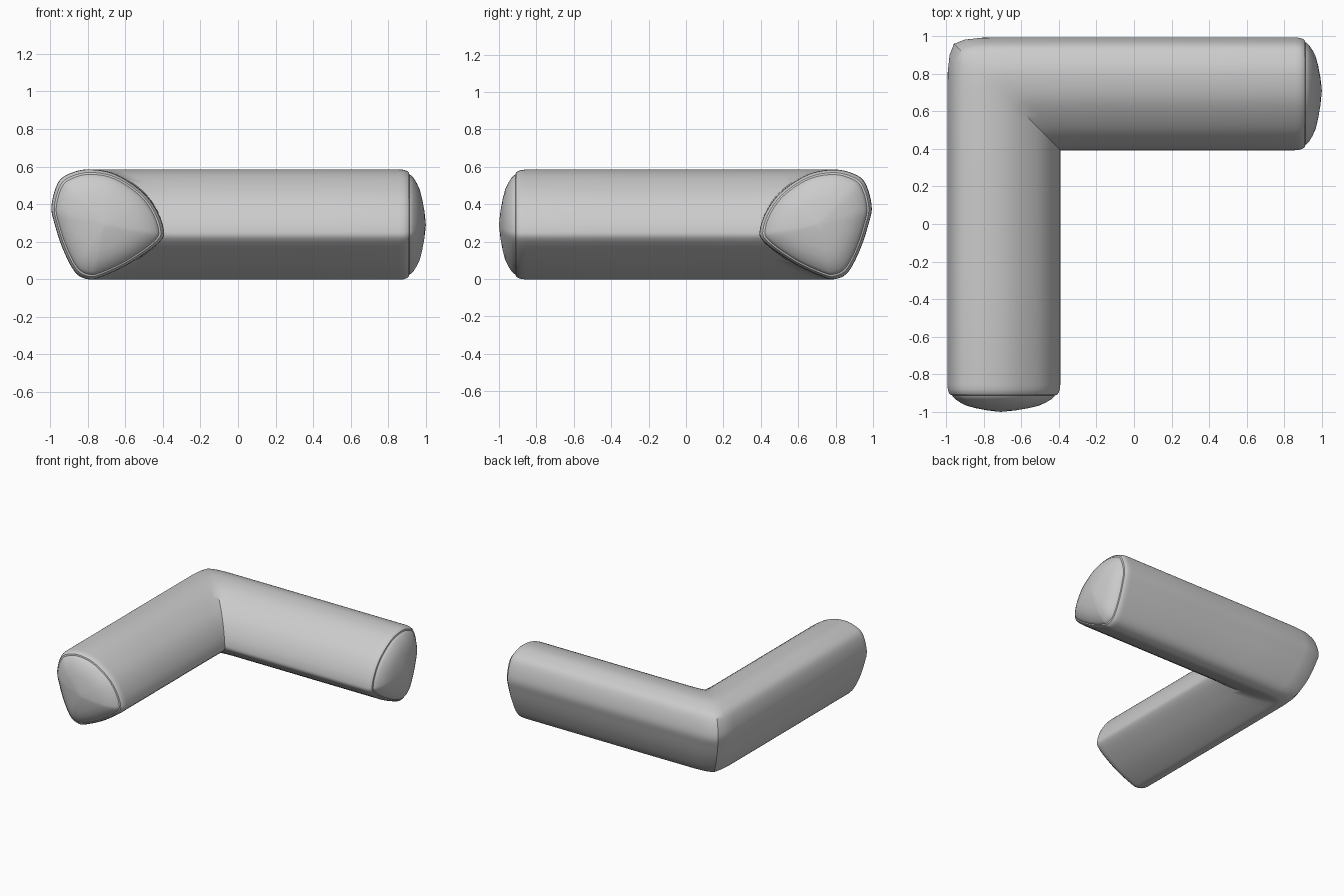
import bpy, bmesh, math
from mathutils import Vector

if "Cube" in bpy.data.objects:
    bpy.data.objects.remove(bpy.data.objects["Cube"])

# Bolster cross-section: (distance from the outer side, height)
SECTION = [(.007, .39), (.043, .516), (.11, .565), (.21, .585), (.345, .56),
           (.48, .475), (.56, .38), (.604, .27), (.585, .2), (.425, .085),
           (.265, .01), (.2, 0), (.133, .037), (.07, .155), (.025, .29)]
CENTRE = Vector((.29, .29))
# Rounded end cap: (position along the arm, section scale)
CAP = [(.997, .1), (.992, .25), (.98, .47), (.967, .64), (.95, .76), (.933, .85),
       (.922, .89), (.912, .91), (.909, .945), (.897, .975), (.88, .992), (.855, 1)]


def smooth_loop(points, steps=5):
    """Closed Catmull-Rom curve through the points."""
    p = [Vector(q) for q in points]
    out = []
    for i in range(len(p)):
        a, b, c, d = (p[(i + k) % len(p)] for k in (-1, 0, 1, 2))
        for s in range(steps):
            t = s / steps
            out.append(.5 * (2 * b + (c - a) * t + (2 * a - 5 * b + 4 * c - d) * t * t
                             + (3 * b - a - 3 * c + d) * t ** 3))
    return out


profile = smooth_loop(SECTION)


def tuck(u, amount):
    """Pull the outer side in slightly towards the mitred corner."""
    return u + amount * max(0, 1 - u / .6)


def arm_rings():
    """Rings of the arm along y, from its free end to the corner mitre."""
    rings = [[(-1 + q.x, -pos, q.y) for q in (CENTRE + (p - CENTRE) * k for p in profile)]
             for pos, k in CAP]
    for f, amount in ((.35, 0), (.65, 0), (.9, .002), (.95, .012)):
        rings.append([(-1 + tuck(p.x, amount), -.855 + f * (1.855 - p.x), p.y)
                      for p in profile])
    return rings


# Both arms as one continuous tube, second arm reflected about the mitre
first = arm_rings()
mitre = [(-1 + tuck(p.x, .035), 1 - tuck(p.x, .035), p.y) for p in profile]
second = [[(-y, -x, z) for x, y, z in ring] for ring in reversed(first)]

bm = bmesh.new()
rings = [[bm.verts.new(v) for v in ring] for ring in first + [mitre] + second]
n = len(profile)
for a, b in zip(rings, rings[1:]):
    for i in range(n):
        j = (i + 1) % n
        bm.faces.new((a[i], a[j], b[j], b[i]))

# Close the two domed ends
for ring, tip in ((rings[0], (-.71, -1, .29)), (rings[-1], (1, .71, .29))):
    c = bm.verts.new(tip)
    for i in range(n):
        bm.faces.new((ring[i], ring[(i + 1) % n], c))
bmesh.ops.recalc_face_normals(bm, faces=bm.faces)

mesh = bpy.data.meshes.new("corner_bolster")
bm.to_mesh(mesh)
bm.free()
bolster = bpy.data.objects.new("corner_bolster", mesh)
bpy.context.collection.objects.link(bolster)
bpy.context.view_layer.objects.active = bolster
bolster.select_set(True)
bpy.ops.object.shade_smooth_by_angle(angle=math.radians(35))
